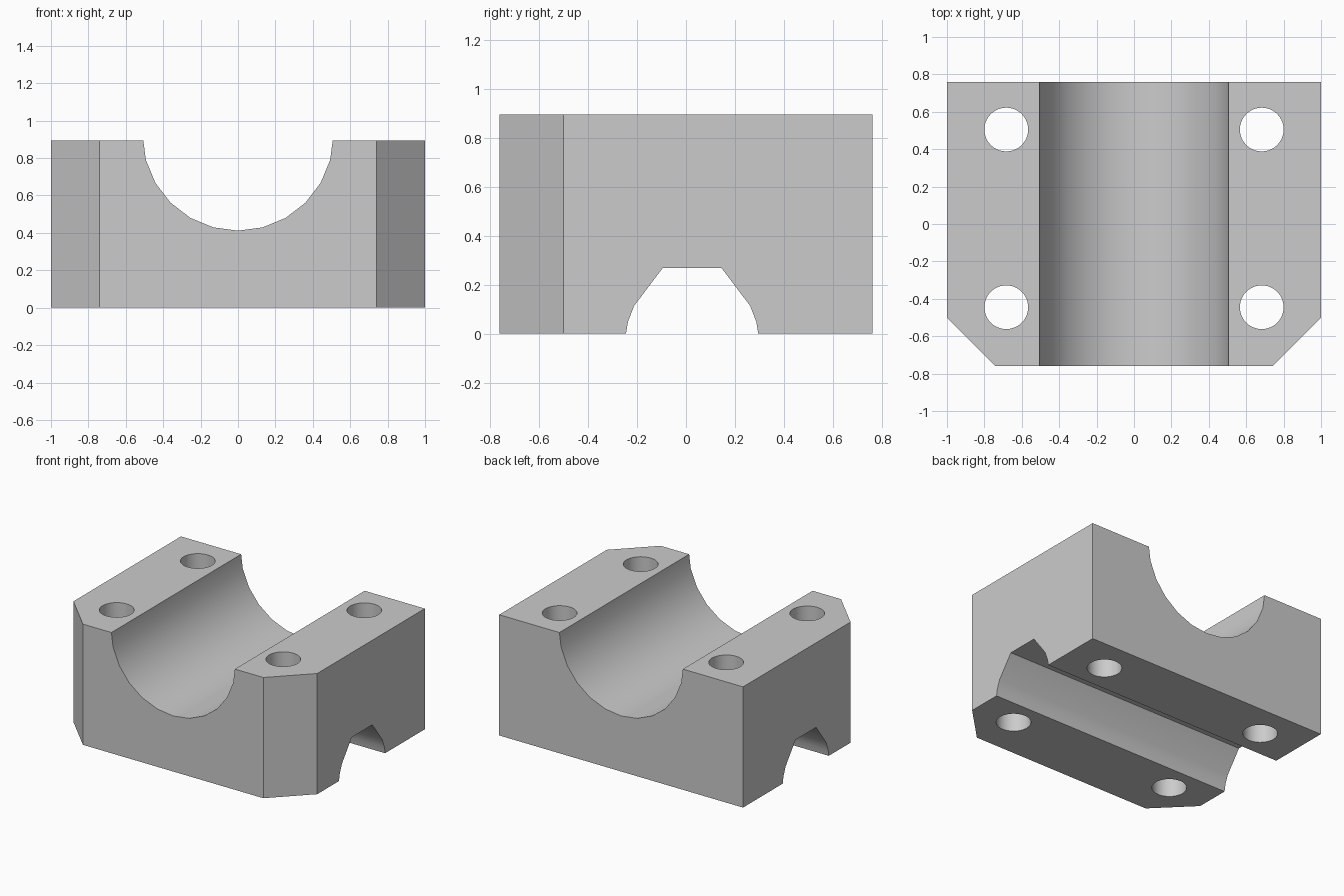
import bpy, bmesh, math
from mathutils import Vector

cube = bpy.data.objects.get("Cube")
if cube:
    bpy.data.objects.remove(cube, do_unlink=True)

grey = bpy.data.materials.new("light grey")
grey.use_nodes = True
colour = (0.6, 0.6, 0.6, 1)
grey.diffuse_color = colour
grey.node_tree.nodes["Principled BSDF"].inputs["Base Color"].default_value = colour

HEIGHT = 0.895


def prism(name, points, place, travel):
    """Extrude a 2D outline, placed in space by the function place."""
    bm = bmesh.new()
    face = bm.faces.new([bm.verts.new(place(a, b)) for a, b in points])
    grown = bmesh.ops.extrude_face_region(bm, geom=[face])
    top = [v for v in grown["geom"] if isinstance(v, bmesh.types.BMVert)]
    bmesh.ops.translate(bm, verts=top, vec=Vector(travel))
    bmesh.ops.recalc_face_normals(bm, faces=bm.faces[:])
    mesh = bpy.data.meshes.new(name)
    bm.to_mesh(mesh)
    bm.free()
    mesh.materials.append(grey)
    obj = bpy.data.objects.new(name, mesh)
    bpy.context.collection.objects.link(obj)
    return obj


def circle(x, y, radius, sides):
    angles = [math.tau * i / sides for i in range(sides)]
    return [(x + radius * math.cos(a), y + radius * math.sin(a)) for a in angles]


# Block with two chamfered front corners
half = [(0.74, -0.76), (1, -0.5), (1, 0.76)]
outline = half + [(-x, y) for x, y in reversed(half)]
block = prism("bearing_block", outline, lambda a, b: (a, b, 0), (0, 0, HEIGHT))

# Half-round trough running front to back
trough = prism("trough_cutter", circle(0, 0.922, 0.51, 24),
               lambda a, b: (a, -1, b), (0, 2, 0))

# Flat-topped channel running side to side underneath
side = [(0.27, -0.1), (0.27, 0), (0.262, 0.048), (0.237, 0.113), (0.12, 0.268)]
channel_outline = side + [(-y, z) for y, z in reversed(side)]
channel = prism("channel_cutter", channel_outline,
                lambda a, b: (-1.2, a + 0.025, b), (2.4, 0, 0))

# Four vertical bolt holes
holes = [prism("bolt_hole_cutter", circle(x, y, 0.117, 40),
               lambda a, b: (a, b, -0.1), (0, 0, 1.2))
         for x in (-0.683, 0.683) for y in (-0.445, 0.505)]

bpy.context.view_layer.objects.active = block
for cutter in [trough, channel] + holes:
    mod = block.modifiers.new(cutter.name, "BOOLEAN")
    mod.operation = "DIFFERENCE"
    mod.solver = "EXACT"
    mod.object = cutter
    bpy.ops.object.modifier_apply(modifier=mod.name)
    bpy.data.objects.remove(cutter, do_unlink=True)

bpy.ops.object.select_all(action="DESELECT")
block.select_set(True)
bpy.ops.object.shade_smooth_by_angle(angle=math.radians(30))
